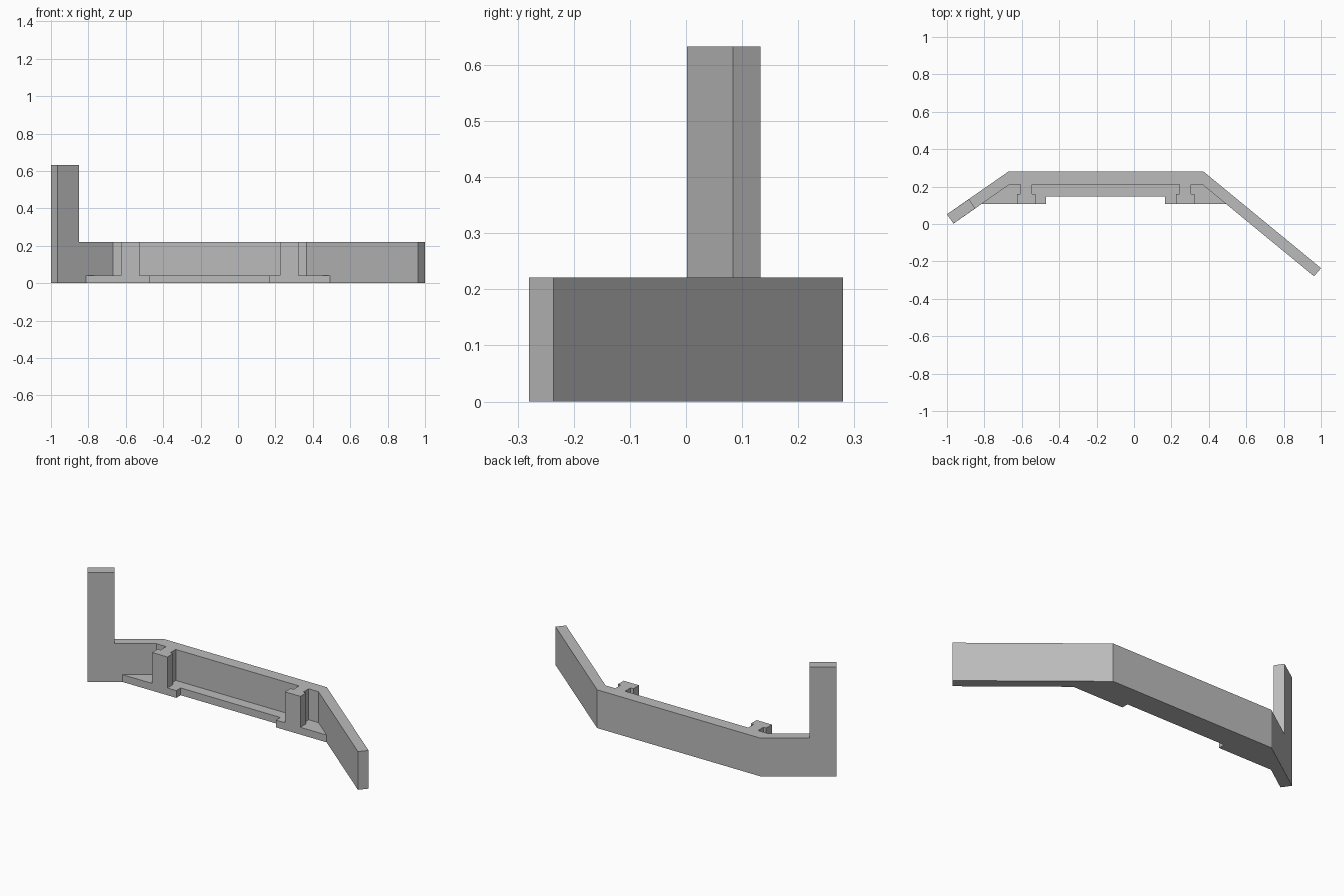
import bpy
import bmesh

if "Cube" in bpy.data.objects:
    bpy.data.objects.remove(bpy.data.objects["Cube"])

grey = bpy.data.materials.new("plain grey")
grey.use_nodes = True
COLOUR = (0.5, 0.5, 0.5, 1)
grey.diffuse_color = COLOUR
grey.node_tree.nodes["Principled BSDF"].inputs["Base Color"].default_value = COLOUR

WALL_H, POST_H, LEDGE_H = 0.221, 0.633, 0.042
INNER, FRONT = 0.21, 0.108


def prism(name, outline, z0, z1):
    """Extrude a plan outline between two heights."""
    bm = bmesh.new()
    face = bm.faces.new([bm.verts.new((x, y, z0)) for x, y in outline])
    grown = bmesh.ops.extrude_face_region(bm, geom=[face])["geom"]
    for v in grown:
        if isinstance(v, bmesh.types.BMVert):
            v.co.z = z1
    bmesh.ops.recalc_face_normals(bm, faces=bm.faces)
    mesh = bpy.data.meshes.new(name)
    bm.to_mesh(mesh)
    bm.free()
    mesh.materials.append(grey)
    obj = bpy.data.objects.new(name, mesh)
    bpy.context.collection.objects.link(obj)
    return obj


# Bent wall: short left wing, straight middle, long right wing
left_end = [(-0.965, 0.002), (-1, 0.052)]
prism("bent_wall", left_end + [(-0.672, 0.28), (0.372, 0.28), (1, -0.236),
      (0.963, -0.28), (0.367, INNER), (-0.668, INNER)], 0, WALL_H)

# Upright post on the end of the short wing
prism("upright_post", left_end + [(-0.882, 0.133), (-0.849, 0.084)], WALL_H, POST_H)

# Low ledge filling the inside of the bend, recessed in the middle
prism("base_ledge", [(-0.668, INNER), (-0.815, FRONT), (-0.47, FRONT), (-0.47, 0.148),
      (0.167, 0.148), (0.167, FRONT), (0.492, FRONT), (0.367, INNER)], 0, LEDGE_H)

# T-shaped clips standing on the ledge
for name, x in (("left_clip", 0.274), ("right_clip", -0.576)):
    neck, head, step = 0.031, 0.049, 0.16
    half = [(neck, INNER), (neck, step), (head, step), (head, FRONT)]
    outline = [(x + dx, y) for dx, y in half] + [(x - dx, y) for dx, y in reversed(half)]
    prism(name, outline, LEDGE_H, WALL_H)
